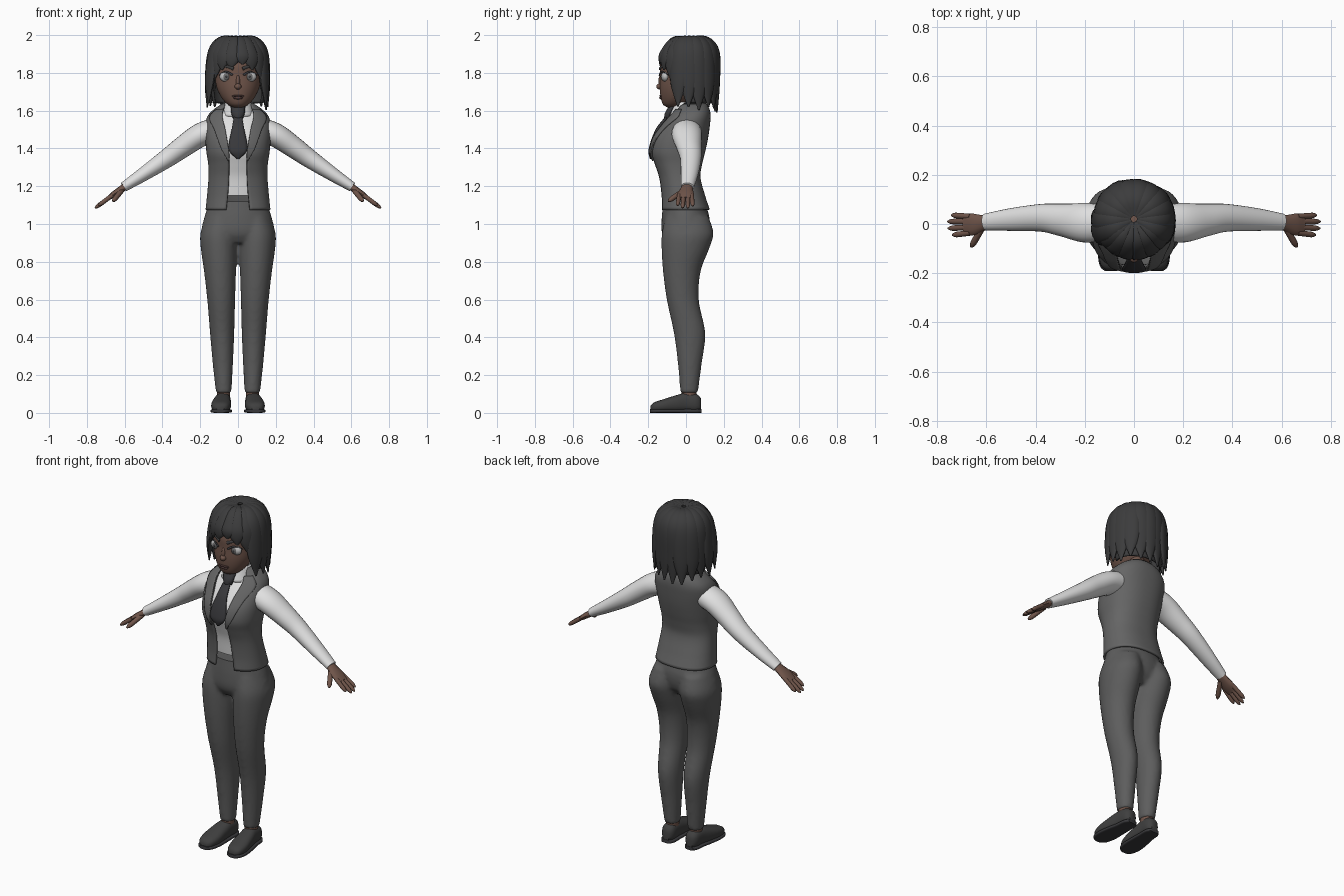
import bpy, bmesh, math, random
from mathutils import Vector, Matrix

cube = bpy.data.objects.get("Cube")
if cube:
    bpy.data.objects.remove(cube, do_unlink=True)
random.seed(4)
TAU = math.tau


def material(name, *rgb):
    m = bpy.data.materials.new(name)
    m.use_nodes = True
    m.diffuse_color = (*rgb, 1)
    m.node_tree.nodes["Principled BSDF"].inputs["Base Color"].default_value = (*rgb, 1)
    return m


SKIN = material("brown skin", .16, .09, .068)
HAIR = material("charcoal hair", .045, .045, .046)
SHIRT = material("white cotton", .75, .75, .75)
VEST = material("grey vest cloth", .13, .13, .13)
CLOTH = material("grey trouser cloth", .11, .11, .11)
TIE = material("dark tie", .04, .04, .044)
SHOE = material("dark shoe leather", .05, .05, .05)
EYE = material("eye white", .5, .5, .5)
IRIS = material("grey iris", .15, .15, .15)
LIP = material("dark lips", .085, .045, .042)


def at(rows, t):
    """Smooth interpolation of a table keyed by its first column."""
    i = max(k for k in range(len(rows) - 1) if k == 0 or rows[k][0] <= t)
    a, b = rows[i], rows[i + 1]
    p, q = rows[max(i - 1, 0)], rows[min(i + 2, len(rows) - 1)]
    h = b[0] - a[0]
    s = (t - a[0]) / h
    out = []
    for k in range(1, len(a)):
        ma = (b[k] - p[k]) / (b[0] - p[0]) * h
        mb = (q[k] - a[k]) / (q[0] - a[0]) * h
        d = b[k] - a[k]
        out.append(a[k] + s * (ma + s * (3 * d - 2 * ma - mb + s * (ma + mb - 2 * d))))
    return out


def power(v, p):
    return math.copysign(abs(v) ** p, v)


def finish(name, bm, mat, mirror=False, thick=0):
    bmesh.ops.recalc_face_normals(bm, faces=bm.faces)
    mesh = bpy.data.meshes.new(name)
    bm.to_mesh(mesh)
    bm.free()
    mesh.materials.append(mat)
    mesh.shade_smooth()
    mesh.set_sharp_from_angle(angle=math.radians(50))
    ob = bpy.data.objects.new(name, mesh)
    bpy.context.collection.objects.link(ob)
    if mirror:
        ob.modifiers.new("Mirror", 'MIRROR').use_mirror_merge = False
    if thick:
        sol = ob.modifiers.new("Solidify", 'SOLIDIFY')
        sol.thickness, sol.offset = thick, 0
    return ob


def grid(name, fs, mat, rings=24, n=24, closed=True, **kw):
    """Skin each surface function f(s, v), with end caps when it is closed."""
    bm = bmesh.new()
    for f in fs:
        rows = [[bm.verts.new(f(i / rings, j / n)) for j in range(n + (not closed))]
                for i in range(rings + 1)]
        for a, b in zip(rows, rows[1:]):
            for j in range(n):
                k = (j + 1) % len(a)
                bm.faces.new((a[j], a[k], b[k], b[j]))
        if closed:
            bm.faces.new(rows[0])
            bm.faces.new(rows[-1])
    return finish(name, bm, mat, **kw)


def stack(rows, p=1, gap=lambda z: 0):
    """Upright body: rows of height, centre x, half width, front y, back y."""
    def f(s, v):
        z = rows[0][0] + (rows[-1][0] - rows[0][0]) * s
        cx, rx, front, back = at(rows, z)
        g = gap(z)
        a = g + v * (TAU - 2 * g)
        return (cx + rx * power(math.sin(a), p),
                (front + back) / 2 - (back - front) / 2 * power(math.cos(a), p), z)
    return f


def tube(rows, side=(0, 1, 0), axis=None, p=1):
    """Limb along a path: rows of key, x, y, z, half size on side, other half size."""
    t0, t1 = rows[0][0], rows[-1][0]

    def f(s, v):
        t = t0 + (t1 - t0) * s
        e = (t1 - t0) * .01
        x, y, z, a, b = at(rows, t)
        tan = Vector(axis) if axis else (Vector(at(rows, min(t + e, t1))[:3])
                                         - Vector(at(rows, max(t - e, t0))[:3])).normalized()
        u = Vector(side)
        u = (u - tan * u.dot(tan)).normalized()
        return (Vector((x, y, z)) + u * a * power(math.sin(v * TAU), p)
                + tan.cross(u) * b * power(math.cos(v * TAU), p))
    return f


def ball(name, c, r, mat, **kw):
    bm = bmesh.new()
    bmesh.ops.create_uvsphere(bm, u_segments=20, v_segments=12, radius=1,
                              matrix=Matrix.Translation(c) @ Matrix.Diagonal((*r, 1)))
    return finish(name, bm, mat, **kw)


def grow(rows, d):
    return [(z, c, rx + d, f - d, b + d) for z, c, rx, f, b in rows]


def front_y(rows, x, z, p=1):
    cx, rx, front, back = at(rows, z)
    q = min(abs(x - cx) / rx, .99) ** (2 / p)
    return (front + back) / 2 - (back - front) / 2 * math.sqrt(1 - q) ** p


# Trousers: two legs fused with the hips
LEG = [(.105, .076, .041, -.03, .063), (.25, .08, .053, -.042, .082),
       (.42, .084, .064, -.064, .102), (.6, .089, .074, -.102, .068),
       (.75, .095, .085, -.122, .078), (.88, .1, .098, -.13, .127),
       (.95, .1, .099, -.128, .146), (1.04, .085, .085, -.11, .12)]
HIPS = [(.9, 0, .12, -.1, .08), (.95, 0, .188, -.127, .115),
        (1.03, 0, .18, -.129, .125), (1.115, 0, .152, -.12, .1)]
right = [(z, -c, *r) for z, c, *r in LEG]
trousers = grid("trousers", [stack(LEG), stack(right), stack(HIPS)], CLOTH, rings=40, n=32)
remesh = trousers.modifiers.new("Fuse", 'REMESH')
remesh.mode, remesh.voxel_size, remesh.use_smooth_shade = 'VOXEL', .011, True
soften = trousers.modifiers.new("Soften", 'SMOOTH')
soften.factor, soften.iterations = .5, 5
grid("waistband", [stack([(1.085, 0, .156, -.126, .106), (1.118, 0, .15, -.122, .1)])],
     CLOTH, rings=2, n=40)

# Ankles and shoes
grid("ankles", [stack([(.06, .077, .034, -.025, .055), (.14, .076, .034, -.022, .055)])],
     SKIN, rings=3, mirror=True)
FOOT = [(-.188, .093, .024, .02, .014), (-.172, .093, .03, .04, .024),
        (-.12, .09, .038, .052, .034), (-.05, .085, .049, .048, .045),
        (0, .08, .056, .042, .05), (.06, .077, .052, .037, .046), (.08, .077, .046, .022, .03)]
grid("shoes", [tube([(y, x, y, z, a, b) for y, x, z, a, b in FOOT], (1, 0, 0), (0, 1, 0), .8)],
     SHOE, mirror=True)
grid("soles", [tube([(y, x, y * 1.02, .01, a + .004, .01) for y, x, z, a, b in FOOT],
                    (1, 0, 0), (0, 1, 0), .5)], TIE, mirror=True)

# Shirt body, and a vest with an open front
TORSO = [(1.075, 0, .166, -.127, .12), (1.15, 0, .158, -.127, .095),
         (1.25, 0, .15, -.14, .07), (1.32, 0, .152, -.163, .08),
         (1.38, 0, .161, -.182, .095), (1.45, 0, .167, -.17, .11),
         (1.52, 0, .168, -.125, .12), (1.57, 0, .155, -.085, .124),
         (1.61, 0, .115, -.052, .118), (1.635, 0, .075, -.036, .1)]
OPENING = [(1.075, .062), (1.2, .05), (1.35, .048), (1.5, .07), (1.58, .086), (1.635, .066)]
P = .85


def vest_gap(z):
    return math.asin(min(at(OPENING, z)[0] / at(TORSO, z)[1], .92) ** (1 / P))


grid("shirt_body", [stack(grow(TORSO, -.013)[1:], P)], SHIRT, rings=30, n=40)
grid("vest", [stack(TORSO, P, vest_gap)], VEST, rings=40, n=56, closed=False, thick=.012)

# Lapels lie on the vest
LAPEL = [(1.335, .052), (1.4, .088), (1.5, .125), (1.565, .15), (1.61, .11)]


def lapel(s, v):
    z = 1.335 + s * .272
    inner = at(OPENING, z)[0] - .003
    x = inner + (at(LAPEL, z)[0] - inner) * v
    return x, front_y(grow(TORSO, .01), x, z, P), z


grid("lapels", [lapel], VEST, n=8, closed=False, mirror=True, thick=.008)

# Collar and tie
grid("shirt_collar", [stack([(1.57, 0, .086, -.086, .08), (1.6, 0, .077, -.076, .08),
                             (1.645, 0, .064, -.06, .072)], 1, lambda z: .12)],
     SHIRT, rings=6, n=32, closed=False, thick=.008)
BLADE = [(1.347, .003, -.187), (1.39, .047, -.194), (1.5, .032, -.156), (1.565, .02, -.106)]
KNOT = [(1.56, .02, -.108), (1.585, .03, -.104), (1.618, .034, -.084)]


def ribbon(rows, bulge):
    def f(s, v):
        z = rows[0][0] + (rows[-1][0] - rows[0][0]) * s
        w, y = at(rows, z)
        return w * (2 * v - 1), y + bulge * (2 * v - 1) ** 2, z
    return f


grid("tie_blade", [ribbon(BLADE, .006)], TIE, n=6, closed=False, thick=.01)
grid("tie_knot", [ribbon(KNOT, .018)], TIE, rings=8, n=6, closed=False, thick=.016)

# Sleeves
SLEEVE = [(.11, .005, 1.5, .075, .066), (.2, .005, 1.47, .08, .063),
          (.29, .016, 1.41, .067, .057), (.37, .025, 1.352, .057, .05),
          (.5, .018, 1.264, .046, .037), (.605, .008, 1.196, .034, .026)]
grid("sleeves", [tube([(x, x, *r) for x, *r in SLEEVE])], SHIRT, rings=30, mirror=True)

# Hands: palm, four fingers and a thumb
parts = [tube([(.585, .585, .008, 1.207, .026, .02), (.62, .62, .003, 1.183, .034, .018),
               (.66, .66, -.002, 1.155, .045, .016), (.69, .69, -.004, 1.134, .04, .011)])]


def digit(start, end, r, side=(0, 1, 0)):
    a, b = Vector(start), Vector(end)
    return tube([(t, *a.lerp(b, t), r * k, r * k)
                 for t, k in ((0, 1), (.5, 1), (.85, .9), (1, .3))], side)


for y0, y1, x1 in ((-.036, -.045, .738), (-.013, -.018, .756), (.01, .01, .757), (.03, .036, .742)):
    parts.append(digit((.665, y0, 1.152), (x1, y1, 1.152 - (x1 - .665) * .74), .0115))
parts.append(digit((.615, -.012, 1.178), (.662, -.094, 1.12), .0135, (1, 0, 0)))
grid("hands", parts, SKIN, rings=10, n=12, mirror=True)

# Neck and head
grid("neck", [stack([(1.55, 0, .06, -.05, .07), (1.62, 0, .053, -.05, .06),
                     (1.7, 0, .053, -.05, .06)])], SKIN, rings=6)
HEAD = [(1.618, 0, .028, -.1, -.04), (1.63, 0, .052, -.12, -.01), (1.665, 0, .085, -.133, .04),
        (1.72, 0, .112, -.139, .085), (1.78, 0, .122, -.137, .11), (1.85, 0, .121, -.136, .12),
        (1.92, 0, .095, -.1, .11), (1.96, 0, .04, -.03, .06)]
grid("head", [stack(HEAD)], SKIN, rings=32, n=40)
ball("nose", (0, -.138, 1.728), (.018, .019, .016), SKIN)
ball("nose_bridge", (0, -.132, 1.755), (.011, .014, .035), SKIN)
ball("upper_lip", (0, -.132, 1.678), (.032, .009, .006), LIP)
ball("lower_lip", (0, -.131, 1.668), (.026, .011, .008), LIP)

# Eyes, lashes and brows
ball("eyes", (.064, -.109, 1.78), (.034, .021, .027), EYE, mirror=True)
ball("irises", (.062, -.123, 1.78), (.018, .0095, .019), IRIS, mirror=True)
ball("pupils", (.062, -.128, 1.78), (.008, .006, .009), TIE, mirror=True)


def face_arc(x0, x1, z0, rise, off, w):
    rows = []
    for t in (0, .3, .65, 1):
        x, z = x0 + (x1 - x0) * t, z0 + rise * math.sin(math.pi * t)
        k = w * (1 - .6 * t)
        rows.append((t, x, front_y(HEAD, x, z) - off, z, k * .6, k))
    return tube(rows)


grid("lashes", [face_arc(.03, .1, 1.788, .018, .008, .006)], TIE, rings=12, n=8, mirror=True)
grid("eyebrows", [face_arc(.024, .106, 1.822, .012, .002, .009)], HAIR, rings=12, n=8, mirror=True)

# Hair: an inner cap open at the face, with overlapping locks from the crown
CAP = [(1.64, 0, .13, -.06, .13), (1.75, 0, .145, -.1, .16), (1.85, 0, .148, -.13, .165),
       (1.92, 0, .128, -.115, .145), (1.965, 0, .08, -.065, .1), (1.985, 0, .015, .005, .035)]
grid("hair_cap", [stack(CAP, 1, lambda z: 1.2 * min(1, max(0, (1.91 - z) / .05)))],
     HAIR, rings=28, n=40, closed=False, thick=.008)


def lock(deg, tip, reach, w, th=.021):
    a = math.radians(deg)
    out = Vector((math.sin(a), -math.cos(a), 0))
    mid = 1.91 + (tip - 1.91) * .55
    rows = []
    for t, r, z, ww, tt in ((0, .012, 1.976, .3, .6), (.22, .085, 1.974, .75, 1),
                            (.45, .136, 1.912, 1, 1.1), (.75, reach - .008, mid, 1, 1),
                            (1, reach, tip, .1, .15)):
        c = Vector((0, .02, z)) + out * r
        rows.append((t, *c, w * ww, th * tt))
    return tube(rows, (math.cos(a), math.sin(a), 0))


fringe = [(-52, 1.765), (-33, 1.815), (-13, 1.825), (9, 1.845), (29, 1.815), (50, 1.77)]
grid("fringe_locks", [lock(d, z, .157, .04, .018) for d, z in fringe], HAIR, rings=16, n=12)
long_locks = []
for i in range(12):
    deg = 67 + i * 226 / 11
    behind = (1 - math.cos(math.radians(deg))) / 2
    tip = 1.645 - .045 * behind + random.uniform(-.015, .015)
    long_locks.append(lock(deg, tip, .172 - .022 * behind + random.uniform(-.006, .006), .047))
grid("long_locks", long_locks, HAIR, rings=20, n=12)
